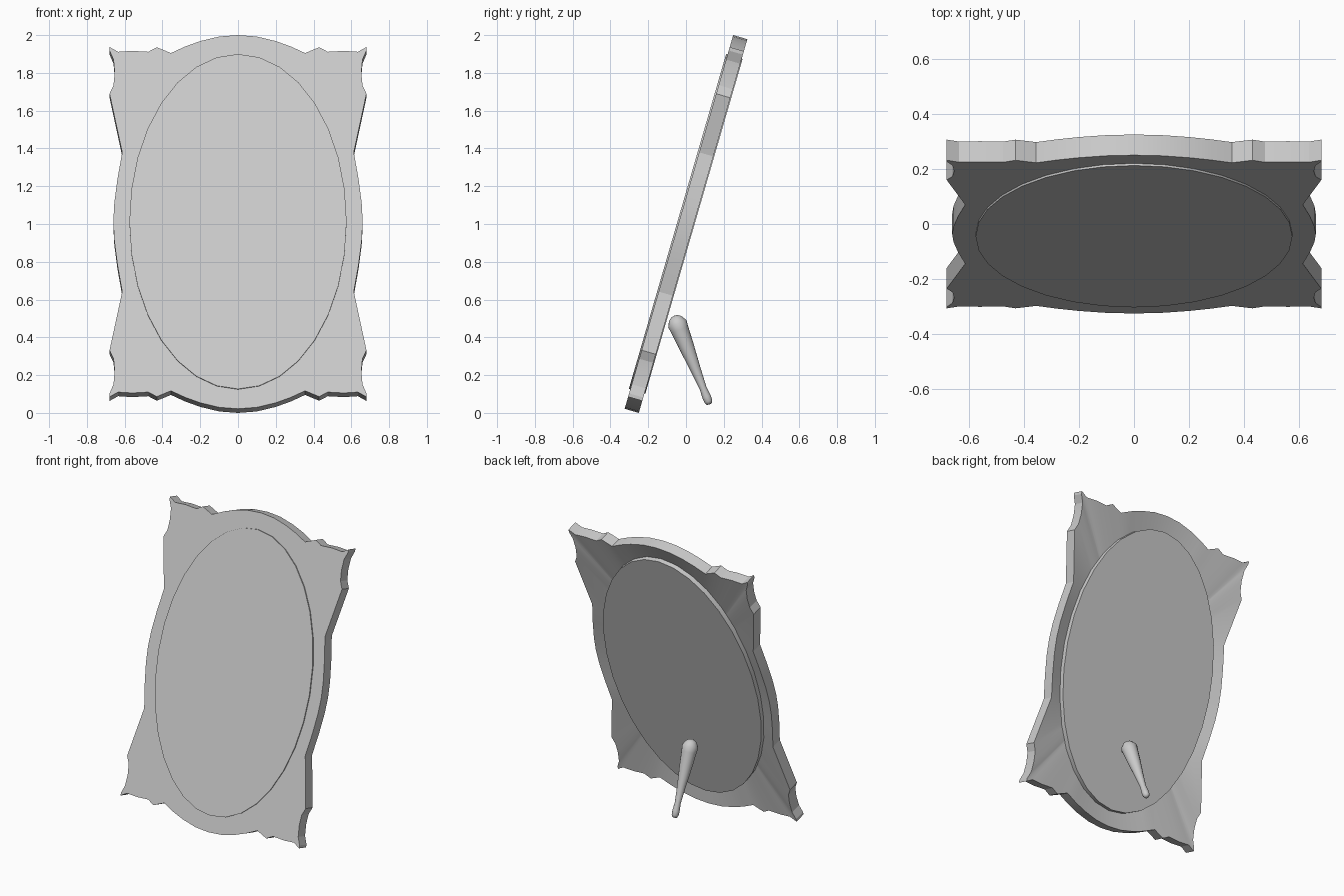
import bpy, bmesh, math
from mathutils import Matrix, Vector

if "Cube" in bpy.data.objects:
    bpy.data.objects.remove(bpy.data.objects["Cube"])

TILT = math.radians(16.2)
A, B = 0.575, 0.923              # mirror half width / half height
HALF = 0.039                     # half thickness of the frame
LEAN = Matrix.Translation((0, 0, 1.0)) @ Matrix.Rotation(-TILT, 4, 'X')


def finish(name, bm, matrix, angle=25):
    bmesh.ops.recalc_face_normals(bm, faces=bm.faces)
    me = bpy.data.meshes.new(name)
    bm.to_mesh(me)
    bm.free()
    me.transform(matrix)
    ob = bpy.data.objects.new(name, me)
    bpy.context.collection.objects.link(ob)
    bpy.ops.object.select_all(action='DESELECT')
    ob.select_set(True)
    bpy.context.view_layer.objects.active = ob
    bpy.ops.object.shade_smooth_by_angle(angle=math.radians(angle))
    return ob


def add_loop(bm, pts, depth):
    return [bm.verts.new((x, depth, z)) for x, z in pts]


def strip(bm, a, b):
    n = len(a)
    for i in range(n):
        j = (i + 1) % n
        bm.faces.new((a[i], a[j], b[j], b[i]))


# Scalloped outline: one quarter, then mirrored both ways
quarter = [(0, 1.03), (.1, 1.022), (.2, .997), (.28, .967), (.355, .931),
           (.43, .963), (.475, .938), (.56, .943), (.635, .938), (.68, .964),
           (.68, .945), (.659, .895), (.653, .822), (.659, .754), (.68, .707),
           (.613, .384), (.638, .238), (.655, .103), (.66, 0)]
right = quarter + [(x, -z) for x, z in quarter[-2::-1]]
outline = right + [(-x, z) for x, z in right[-2:0:-1]]

# Frame: flat front, straight outer wall, back dipping in towards the mirror
inner = []
for x, z in outline:
    t = math.atan2(z / B, x / A)
    inner.append((A * .98 * math.cos(t), B * .98 * math.sin(t)))
bm = bmesh.new()
loops = [add_loop(bm, outline, -HALF), add_loop(bm, outline, HALF),
         add_loop(bm, inner, HALF - .03), add_loop(bm, inner, -HALF)]
for i in range(4):
    strip(bm, loops[i], loops[(i + 1) % 4])
finish("frame", bm, LEAN, 12)

# Oval mirror panel, standing slightly proud on both sides
oval = [(A * math.cos(i * math.tau / 32), B * math.sin(i * math.tau / 32))
        for i in range(32)]
bm = bmesh.new()
front, back = add_loop(bm, oval, -HALF - .008), add_loop(bm, oval, HALF + .005)
strip(bm, front, back)
bm.faces.new(front)
bm.faces.new(back)
finish("mirror_panel", bm, LEAN)

# Turned rear leg: profile of (distance from foot, radius) spun about its axis
profile = [(-.006, 0), (-.003, .014), (.012, .022), (.04, .023), (.09, .019),
           (.2, .028), (.33, .041), (.42, .048), (.455, .052), (.485, .035),
           (.498, .016), (.5, 0)]
bm = bmesh.new()
vs = [bm.verts.new((r, 0, t)) for t, r in profile]
es = [bm.edges.new(p) for p in zip(vs, vs[1:])]
bmesh.ops.spin(bm, geom=vs + es, cent=(0, 0, 0), axis=(0, 0, 1),
               angle=math.tau, steps=16)
bmesh.ops.remove_doubles(bm, verts=bm.verts, dist=1e-4)
axis = Vector((0, -.18, .45))
turn = Vector((0, 0, 1)).rotation_difference(axis).to_matrix().to_4x4()
finish("rear_leg", bm, Matrix.Translation((0, .123, .05)) @ turn, 60)
